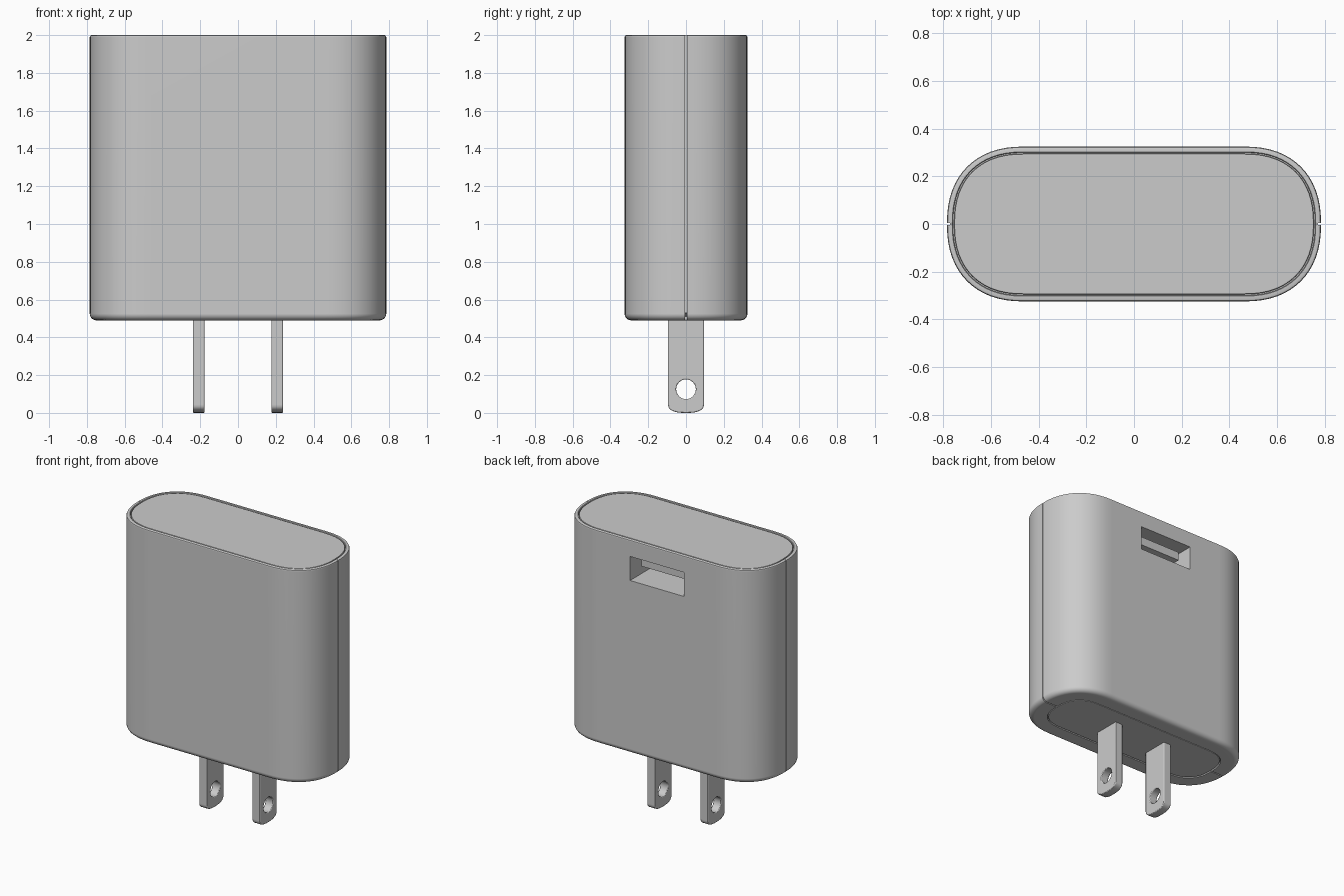
import bpy, bmesh, math

if "Cube" in bpy.data.objects:
    bpy.data.objects.remove(bpy.data.objects["Cube"])

A, B, CX, N = 0.785, 0.325, 0.46, 2.3   # half sizes, where corners start, corner exponent
STEPS = 16


def outline(inset):
    """Soft-cornered outline, offset inwards along its normals."""
    quad, a = [], A - CX
    for i in range(STEPS + 1):
        t = math.pi / 2 * i / STEPS
        u, v = max(math.cos(t), 0) ** (2 / N), max(math.sin(t), 0) ** (2 / N)
        if i == 0:
            u, v = 1.0, 0.0
        if i == STEPS:
            u, v = 0.0, 1.0
        nx, ny = u ** (N - 1) / a, v ** (N - 1) / B
        l = math.hypot(nx, ny)
        quad.append((CX + a * u - inset * nx / l, B * v - inset * ny / l))
    right = quad + [(-x, y) for x, y in reversed(quad)]
    return right + [(-x, -y) for x, y in right[1:-1]]


def make(name, bm):
    bmesh.ops.recalc_face_normals(bm, faces=bm.faces)
    me = bpy.data.meshes.new(name)
    bm.to_mesh(me)
    bm.free()
    ob = bpy.data.objects.new(name, me)
    bpy.context.collection.objects.link(ob)
    return ob


def loft(name, rings):
    """Stack outlines given as (inset, z) and cap both ends."""
    bm = bmesh.new()
    loops = [[bm.verts.new((x, y, z)) for x, y in outline(t)] for t, z in rings]
    n = len(loops[0])
    for p, q in zip(loops, loops[1:]):
        for i in range(n):
            j = (i + 1) % n
            bm.faces.new((p[i], p[j], q[j], q[i]))
    bm.faces.new(loops[0])
    bm.faces.new(loops[-1])
    return make(name, bm)


def prism(name, pts, offset):
    """Extrude a closed polygon of 3D points by an offset vector."""
    bm = bmesh.new()
    f = bm.faces.new([bm.verts.new(p) for p in pts])
    ext = bmesh.ops.extrude_face_region(bm, geom=[f])
    bmesh.ops.translate(bm, vec=offset, verts=[v for v in ext["geom"] if isinstance(v, bmesh.types.BMVert)])
    return make(name, bm)


def box(name, x, y, z):
    return prism(name, [(x[0], y[0], z[0]), (x[1], y[0], z[0]), (x[1], y[0], z[1]), (x[0], y[0], z[1])],
                 (0, y[1] - y[0], 0))


def activate(ob):
    bpy.ops.object.select_all(action='DESELECT')
    bpy.context.view_layer.objects.active = ob
    ob.select_set(True)


def cut(ob, cutter):
    m = ob.modifiers.new("cut", 'BOOLEAN')
    m.operation, m.solver, m.object = 'DIFFERENCE', 'EXACT', cutter
    activate(ob)
    bpy.ops.object.modifier_apply(modifier=m.name)
    bpy.data.objects.remove(cutter)


def smooth(ob):
    activate(ob)
    bpy.ops.object.shade_smooth_by_angle(angle=math.radians(30))
    ob.modifiers.new("normals", 'WEIGHTED_NORMAL').keep_sharp = True


# Outer shell with rounded bottom edge and pockets for lid and base panel
R, Z0 = 0.035, 0.49
fillet = [(R - R * math.sin(k * math.pi / 12), Z0 + R - R * math.cos(k * math.pi / 12)) for k in range(7)]
shell = loft("shell", [(0.121, 0.505), (0.121, Z0)] + fillet +
             [(0, 1.99), (0.003, 1.997), (0.009, 2.0), (0.022, 2.0), (0.025, 1.997), (0.025, 1.975)])

# Seam groove down both sides and under the base
for s in (-1, 1):
    seam = [(0.773, 2.1), (0.84, 2.1), (0.84, 0.4), (0.6, 0.4), (0.6, 0.5), (0.773, 0.53)]
    cut(shell, prism("seam_cutter", [(s * x, -0.004, z) for x, z in seam], (0, 0.008, 0)))

# Port opening in the back
cut(shell, box("port_cutter", (-0.21, 0.21), (0.07, 0.4), (1.715, 1.885)))
smooth(shell)

# Contact tongue inside the port
box("port_tongue", (-0.17, 0.17), (0.065, 0.255), (1.8, 1.86))

# Lid and base panel, each set in a thin gap
smooth(loft("lid", [(0.03, 1.97), (0.03, 1.993), (0.032, 1.998), (0.037, 2.0)]))
smooth(loft("base_panel", [(0.133, Z0), (0.129, 0.492), (0.127, 0.497), (0.127, 0.51)]))

# Plug blades with round holes
for side, s in (("left", -1), ("right", 1)):
    tip = []
    for k in range(17):
        a = math.pi * k / 16
        c, d = math.cos(a), math.sin(a)
        tip.append((math.copysign(abs(c) ** 0.8, c) * 0.095, 0.045 - 0.045 * max(d, 0) ** 0.8))
    x0 = s * 0.208 - 0.03
    blade = prism(side + "_blade", [(x0, y, z) for y, z in tip + [(-0.095, 0.52), (0.095, 0.52)]], (0.06, 0, 0))
    hole = [(x0 - 0.1, 0.052 * math.cos(k * math.pi / 16), 0.125 + 0.052 * math.sin(k * math.pi / 16))
            for k in range(32)]
    cut(blade, prism("hole_cutter", hole, (0.3, 0, 0)))
    bevel = blade.modifiers.new("bevel", 'BEVEL')
    bevel.width, bevel.segments, bevel.angle_limit = 0.005, 2, math.radians(50)
    smooth(blade)
